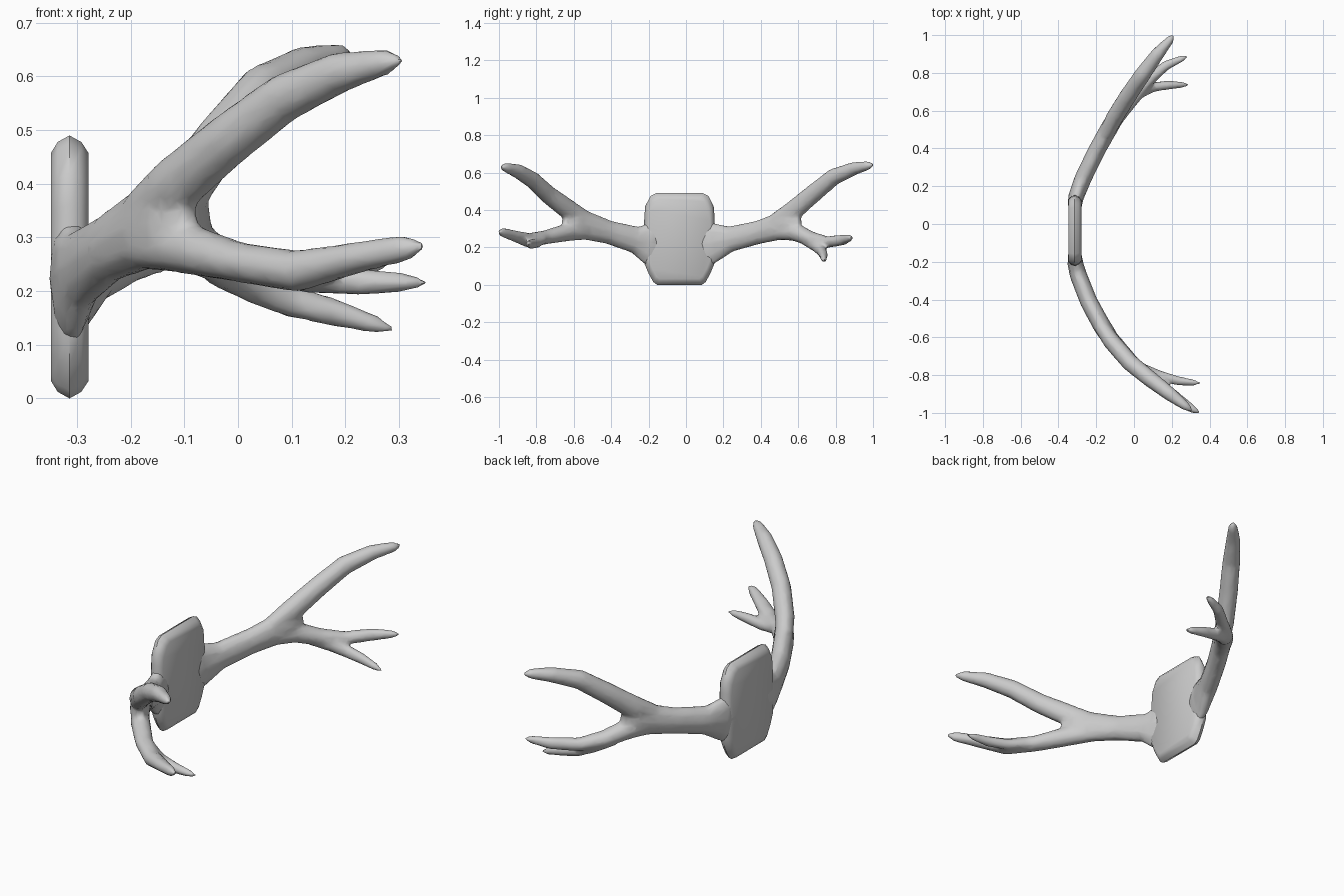
import bpy, bmesh, math
from mathutils import Vector

Z = Vector((0, 0, 1))


def loft(bm, path, sides=10):
    """Tube through (x, y, z, half_thickness, half_height) stations."""
    pts = [Vector(p[:3]) for p in path]
    rings = []
    for i, p in enumerate(path):
        t = (pts[min(i + 1, len(pts) - 1)] - pts[max(i - 1, 0)]).normalized()
        side = t.cross(Z).normalized()
        up = side.cross(t).normalized()
        rings.append([bm.verts.new(pts[i]
                      + side * p[3] * math.cos(2 * math.pi * k / sides)
                      + up * p[4] * math.sin(2 * math.pi * k / sides))
                      for k in range(sides)])
    for a, b in zip(rings, rings[1:]):
        for k in range(sides):
            n = (k + 1) % sides
            bm.faces.new((a[k], a[n], b[n], b[k]))
    bm.faces.new(rings[0][::-1])
    bm.faces.new(rings[-1])


def finish(bm, name):
    bmesh.ops.recalc_face_normals(bm, faces=bm.faces)
    me = bpy.data.meshes.new(name)
    bm.to_mesh(me)
    bm.free()
    ob = bpy.data.objects.new(name, me)
    bpy.context.collection.objects.link(ob)
    return ob


def plaque(bm):
    """Rounded slab: the outline is shrunk toward front and back faces."""
    half = [(0.125, 0.49), (0.155, 0.475), (0.183, 0.42), (0.188, 0.36),
            (0.19, 0.25), (0.19, 0.12), (0.165, 0.06), (0.14, 0.015), (0.12, 0.0)]
    outline = half + [(-y, z) for y, z in reversed(half)]
    rings = []
    for x, s in ((-0.348, 0.87), (-0.336, 0.95), (-0.314, 1.0), (-0.292, 0.95), (-0.279, 0.87)):
        rings.append([bm.verts.new((x, -0.035 + y * s, 0.245 + (z - 0.245) * s))
                      for y, z in outline])
    n = len(outline)
    for a, b in zip(rings, rings[1:]):
        for k in range(n):
            bm.faces.new((a[k], a[(k + 1) % n], b[(k + 1) % n], b[k]))
    bm.faces.new(rings[0][::-1])
    bm.faces.new(rings[-1])


def antler(name, paths):
    """Overlapping branches fused into one skin with soft forks."""
    bm = bmesh.new()
    for p in paths:
        loft(bm, p)
    ob = finish(bm, name)
    m = ob.modifiers.new("fuse", 'REMESH')
    m.mode = 'VOXEL'
    m.voxel_size = 0.009
    m = ob.modifiers.new("blend", 'SMOOTH')
    m.iterations = 6
    m.factor = 0.5
    m = ob.modifiers.new("simplify", 'DECIMATE')
    m.ratio = 0.15
    return ob


# wall plaque
bm = bmesh.new()
plaque(bm)
parts = [finish(bm, "plaque")]

# antler on the -y side: beam, upper branch, lower branch, small tine
parts.append(antler("antler_front", [
    [(-0.315, -0.15, 0.22, .035, .14), (-0.31, -0.21, 0.225, .042, .115), (-0.295, -0.27, 0.24, .046, .074),
     (-0.24, -0.41, 0.28, .047, .064), (-0.175, -0.53, 0.315, .048, .078),
     (-0.13, -0.60, 0.33, .046, .088), (-0.09, -0.655, 0.34, .02, .035)],
    [(-0.18, -0.53, 0.345, .04, .045), (-0.12, -0.62, 0.395, .046, .056), (-0.02, -0.735, 0.48, .046, .05),
     (0.085, -0.82, 0.56, .044, .046), (0.19, -0.90, 0.608, .038, .039),
     (0.275, -0.965, 0.627, .024, .025), (0.306, -0.99, 0.631, .008, .008)],
    [(-0.18, -0.53, 0.285, .04, .045), (-0.11, -0.625, 0.283, .046, .05), (0.0, -0.75, 0.254, .043, .038),
     (0.11, -0.84, 0.237, .042, .04), (0.22, -0.92, 0.262, .034, .03),
     (0.31, -0.98, 0.28, .022, .026), (0.348, -1.0, 0.285, .008, .008)],
    [(0.03, -0.755, 0.247, .025, .025), (0.13, -0.80, 0.223, .027, .027),
     (0.23, -0.83, 0.217, .025, .026), (0.315, -0.84, 0.216, .017, .018),
     (0.352, -0.842, 0.216, .006, .006)],
]))

# antler on the +y side
parts.append(antler("antler_back", [
    [(-0.315, 0.08, 0.22, .035, .14), (-0.308, 0.14, 0.225, .042, .115), (-0.27, 0.24, 0.245, .046, .07),
     (-0.20, 0.385, 0.28, .046, .064), (-0.13, 0.51, 0.315, .047, .076),
     (-0.10, 0.56, 0.33, .045, .086), (-0.065, 0.61, 0.34, .02, .035)],
    [(-0.145, 0.48, 0.34, .04, .045), (-0.105, 0.56, 0.385, .046, .056), (-0.03, 0.68, 0.487, .046, .05),
     (0.045, 0.79, 0.577, .044, .046), (0.125, 0.90, 0.622, .036, .036),
     (0.19, 0.975, 0.638, .023, .024), (0.21, 1.0, 0.641, .008, .008)],
    [(-0.145, 0.48, 0.285, .04, .045), (-0.085, 0.58, 0.283, .046, .05), (-0.01, 0.67, 0.245, .044, .04),
     (0.07, 0.755, 0.228, .033, .032), (0.17, 0.84, 0.24, .026, .03),
     (0.25, 0.875, 0.25, .018, .02), (0.285, 0.888, 0.252, .006, .006)],
    [(-0.04, 0.64, 0.245, .035, .035), (0.04, 0.70, 0.207, .03, .035),
     (0.10, 0.725, 0.181, .027, .031), (0.18, 0.735, 0.16, .024, .026),
     (0.255, 0.737, 0.138, .017, .018), (0.29, 0.737, 0.127, .006, .006)],
]))

for ob in parts:
    bpy.ops.object.select_all(action='DESELECT')
    ob.select_set(True)
    bpy.context.view_layer.objects.active = ob
    for m in list(ob.modifiers):
        bpy.ops.object.modifier_apply(modifier=m.name)
    bpy.ops.object.shade_smooth_by_angle(angle=math.radians(50))
